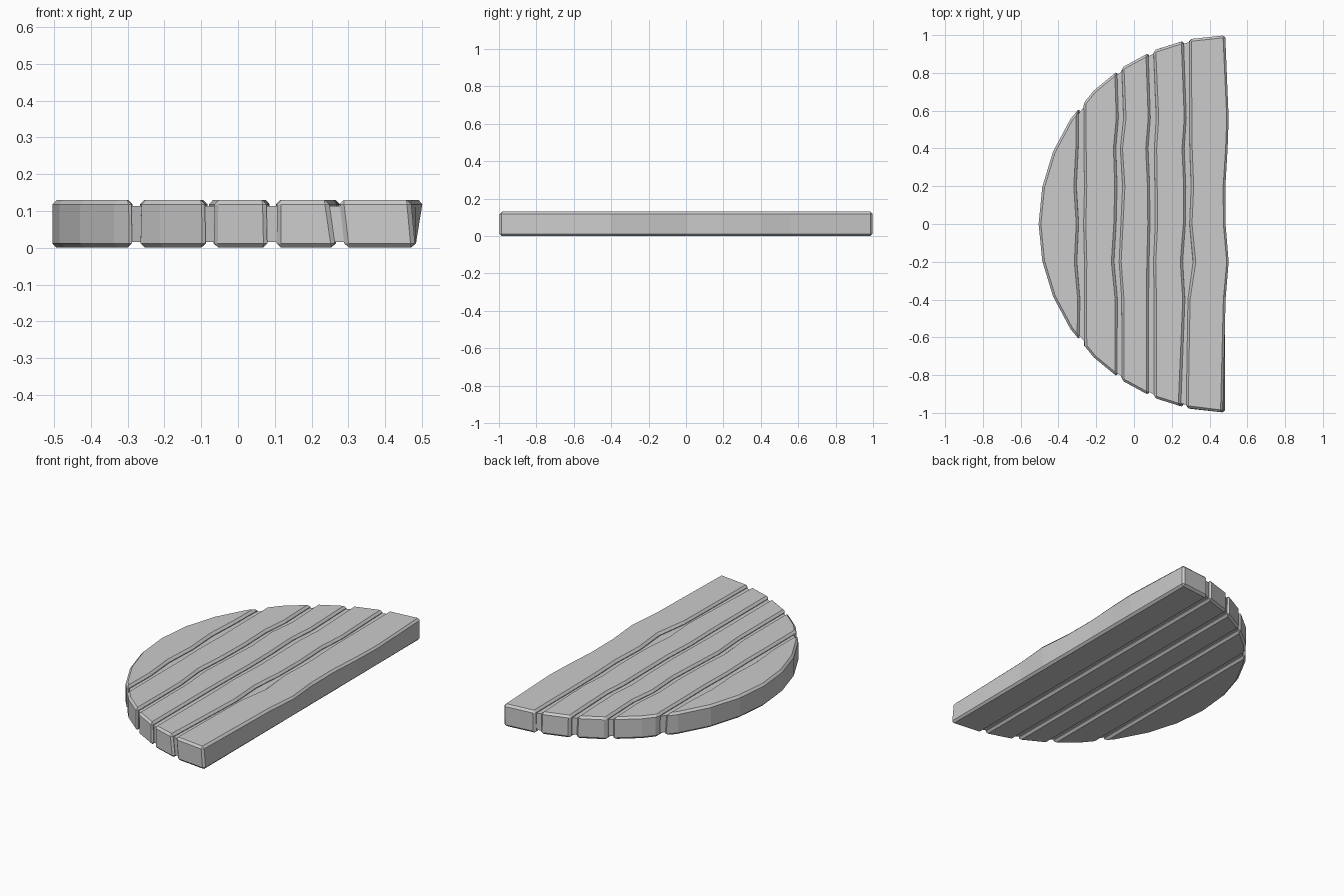
import bpy, bmesh, math

if "Cube" in bpy.data.objects:
    bpy.data.objects.remove(bpy.data.objects["Cube"])

CX, H = 0.495, 0.13
SEG = math.pi / 16
ARC = [(CX - math.cos(k * SEG), math.sin(k * SEG)) for k in range(9)]
Y = [-0.4, -0.2, 0.0, 0.2, 0.4, 0.56]

# long plank edges: straight bottom x, then wavy top x from front (-y) to back
EDGES = [
    (-0.288, (-0.290, -0.286, -0.304, -0.294, -0.307, -0.296, -0.294, -0.293)),
    (-0.265, (-0.262, -0.263, -0.262, -0.267, -0.262, -0.265, -0.265, -0.267)),
    (-0.088, (-0.090, -0.088, -0.108, -0.095, -0.090, -0.097, -0.082, -0.090)),
    (-0.065, (-0.064, -0.065, -0.080, -0.070, -0.060, -0.073, -0.054, -0.065)),
    (0.080, (0.077, 0.077, 0.080, 0.085, 0.083, 0.074, 0.087, 0.075)),
    (0.105, (0.106, 0.107, 0.103, 0.113, 0.111, 0.108, 0.119, 0.103)),
    (0.265, (0.246, 0.270, 0.257, 0.273, 0.275, 0.266, 0.278, 0.262)),
    (0.290, (0.275, 0.285, 0.315, 0.295, 0.304, 0.296, 0.294, 0.293)),
    (0.482, (0.470, 0.485, 0.503, 0.485, 0.484, 0.497, 0.503, 0.483)),
]


def arc_y(x):
    """Half length of the polygonal half disc at x."""
    for (x0, y0), (x1, y1) in zip(ARC, ARC[1:]):
        if x0 <= x <= x1:
            return y0 + (y1 - y0) * (x - x0) / (x1 - x0)
    return 1.0


def side(edge, top):
    base, wave = edge
    xs = wave if top else [base] * 8
    return [(x, y) for x, y in zip(xs, [-arc_y(xs[0])] + Y + [arc_y(xs[-1])])]


def ring(left, right, top):
    lo = left[0] + 0.03 if left else -1
    rim = [p for p in ARC if lo < p[0] < right[0] - 0.03]
    back = rim
    front = [(x, -y) for x, y in reversed(rim)]
    if left:
        pts = side(left, top) + back
    else:
        pts = back
        front = front[:-1]
    return pts + side(right, top)[::-1] + front


def loft(name, low, high, z0, z1, bevel=0):
    bm = bmesh.new()
    a = [bm.verts.new((x, y, z0)) for x, y in low]
    b = [bm.verts.new((x, y, z1)) for x, y in high]
    bm.faces.new(a)
    bm.faces.new(b)
    for i in range(len(a)):
        j = (i + 1) % len(a)
        bm.faces.new((a[i], a[j], b[j], b[i]))
    bmesh.ops.recalc_face_normals(bm, faces=bm.faces)
    me = bpy.data.meshes.new(name)
    bm.to_mesh(me)
    bm.free()
    ob = bpy.data.objects.new(name, me)
    bpy.context.collection.objects.link(ob)
    if bevel:
        m = ob.modifiers.new("chamfer", 'BEVEL')
        m.width = bevel
        m.segments = 1
        m.limit_method = 'ANGLE'
        m.angle_limit = math.radians(40)
    return ob


# planks, from the curved tip to the straight side
pairs = [(None, EDGES[0])] + [(EDGES[i], EDGES[i + 1]) for i in (1, 3, 5, 7)]
for n, (l, r) in enumerate(pairs, 1):
    loft(f"plank_{n}", ring(l, r, False), ring(l, r, True), 0, H, 0.012)

# recessed core that closes the grooves between planks
half = [(CX + (x - CX) * 0.985, y * 0.985) for x, y in ARC[:-1]] + [(0.46, 0.98)]
core = half + [(x, -y) for x, y in half[:0:-1]]
loft("groove_core", core, core, 0.016, H - 0.016)
